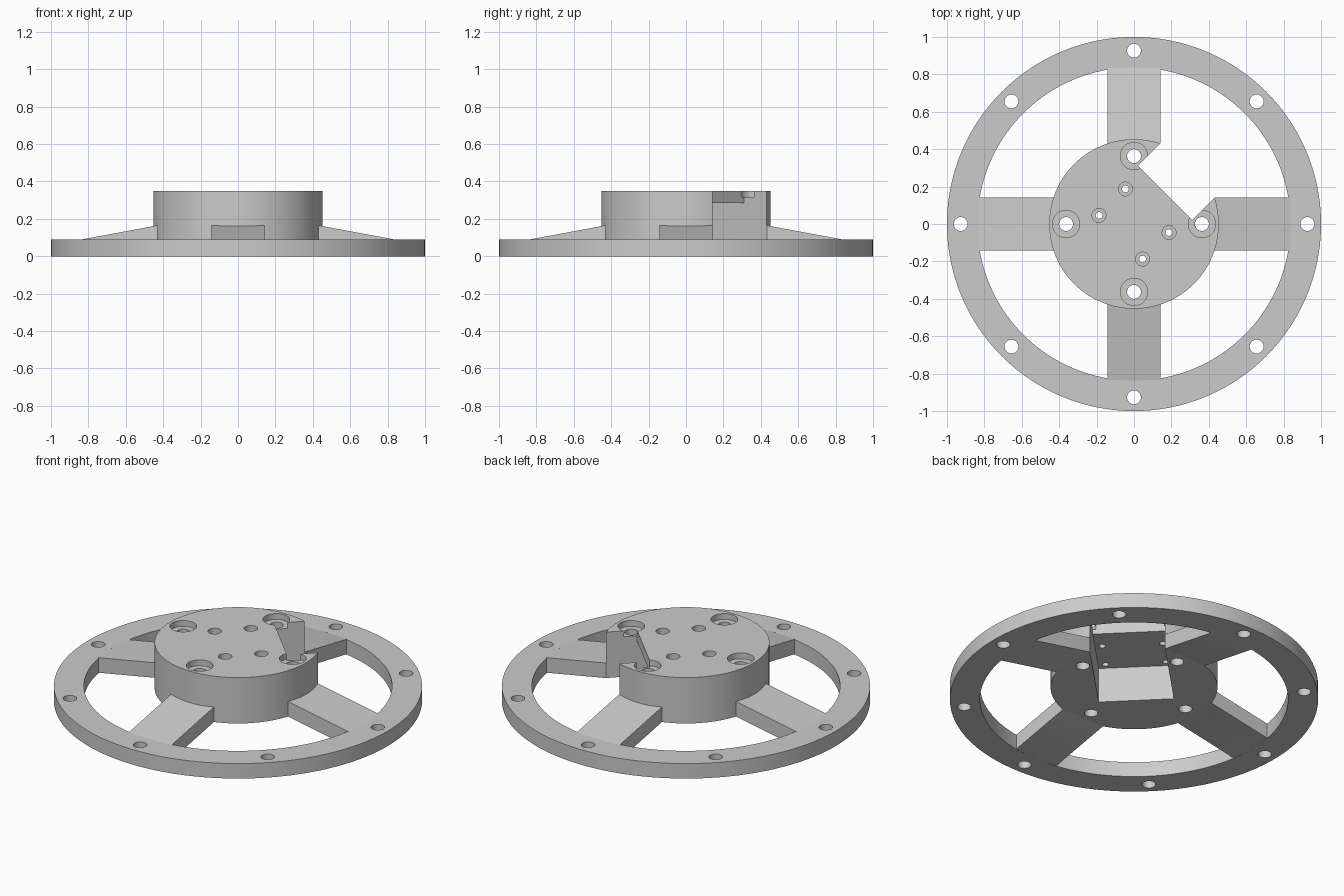
import bpy
import bmesh
import math
from mathutils import Matrix, Vector

old = bpy.data.objects.get("Cube")
if old:
    bpy.data.objects.remove(old, do_unlink=True)

grey = bpy.data.materials.new("plain grey")
grey.use_nodes = True
COLOUR = (0.6, 0.6, 0.6, 1)
grey.diffuse_color = COLOUR
grey.node_tree.nodes["Principled BSDF"].inputs["Base Color"].default_value = COLOUR


def add_object(name, bm):
    bmesh.ops.recalc_face_normals(bm, faces=bm.faces[:])
    mesh = bpy.data.meshes.new(name)
    bm.to_mesh(mesh)
    bm.free()
    mesh.materials.append(grey)
    obj = bpy.data.objects.new(name, mesh)
    bpy.context.collection.objects.link(obj)
    return obj


def disc(name, radius, low, high, x=0, y=0, sides=48):
    bm = bmesh.new()
    place = Matrix.Translation((x, y, (low + high) / 2))
    bmesh.ops.create_cone(bm, cap_ends=True, segments=sides, radius1=radius,
                          radius2=radius, depth=high - low, matrix=place)
    return add_object(name, bm)


def prism(name, outline, direction, turn):
    """Extrude a flat outline along a direction, then turn it about z."""
    bm = bmesh.new()
    face = bm.faces.new([bm.verts.new(p) for p in outline])
    grown = bmesh.ops.extrude_face_region(bm, geom=[face])
    moved = [v for v in grown["geom"] if isinstance(v, bmesh.types.BMVert)]
    bmesh.ops.translate(bm, verts=moved, vec=Vector(direction))
    bmesh.ops.rotate(bm, verts=bm.verts[:], matrix=Matrix.Rotation(turn, 3, 'Z'))
    return add_object(name, bm)


def cut(target, cutter, keep=False):
    cutter.hide_render = True
    mod = target.modifiers.new("cut", 'BOOLEAN')
    mod.operation = 'DIFFERENCE'
    mod.solver = 'EXACT'
    mod.object = cutter
    bpy.context.view_layer.objects.active = target
    bpy.ops.object.modifier_apply(modifier=mod.name)
    if not keep:
        bpy.data.objects.remove(cutter, do_unlink=True)


def polar(radius, angle):
    return radius * math.cos(angle), radius * math.sin(angle)


# Outer rim with eight bolt holes
rim = disc("rim", 1, 0, 0.09, sides=160)
cut(rim, disc("rim_opening", 0.837, -0.1, 0.2, sides=160))
for i in range(8):
    cut(rim, disc("rim_hole", 0.037, -0.1, 0.2, *polar(0.927, i * math.pi / 4)))

# Raised hub
HUB_LOW, HUB_TOP = 0.075, 0.35
hub = disc("hub", 0.453, HUB_LOW, HUB_TOP, sides=128)

# Sloping spokes, rising from the rim to the hub
profile = [(0.41, 0.169), (0.835, 0.09), (0.86, 0.085),
           (0.86, 0.005), (0.835, 0), (0.41, 0.079)]
spokes = [prism(f"spoke_{side}", [(r, -0.142, z) for r, z in profile],
                (0, 0.284, 0), i * math.pi / 2)
          for i, side in enumerate(("left", "back", "right", "front"))]

# Diagonal pocket under the hub, with an open notch through its top plate
diagonal = math.pi / 4
pocket = [(-0.14, 0), (0.7, 0), (0.7, 0.5), (0.235, 0.5), (0.235, 0.285), (-0.14, 0.285)]
pocket_cutter = prism("pocket_cutter", [(d, -0.205, z) for d, z in pocket],
                      (0, 0.41, 0), diagonal)
for part in (hub, spokes[0], spokes[1]):
    cut(part, pocket_cutter, keep=True)
bpy.data.objects.remove(pocket_cutter, do_unlink=True)

# Four large counterbored bolt holes in the hub
for i in range(4):
    x, y = polar(0.363, i * math.pi / 2)
    cut(hub, disc("bolt_hole", 0.037, 0, 0.5, x, y))
    cut(hub, disc("bolt_counterbore", 0.073, 0.315, 0.5, x, y))

# Four small counterbored screw holes in the plate above the pocket
for along in (-0.1, 0.1):
    for across in (-0.165, 0.165):
        spot = Matrix.Rotation(diagonal, 2) @ Vector((along, across))
        cut(hub, disc("screw_hole", 0.018, 0.2, 0.5, spot.x, spot.y, 32))
        cut(hub, disc("screw_counterbore", 0.037, 0.315, 0.5, spot.x, spot.y))

# Smooth round walls, crisp edges
bpy.ops.object.select_all(action='DESELECT')
for part in [rim, hub] + spokes:
    part.select_set(True)
bpy.context.view_layer.objects.active = hub
bpy.ops.object.shade_smooth_by_angle(angle=math.radians(30))
